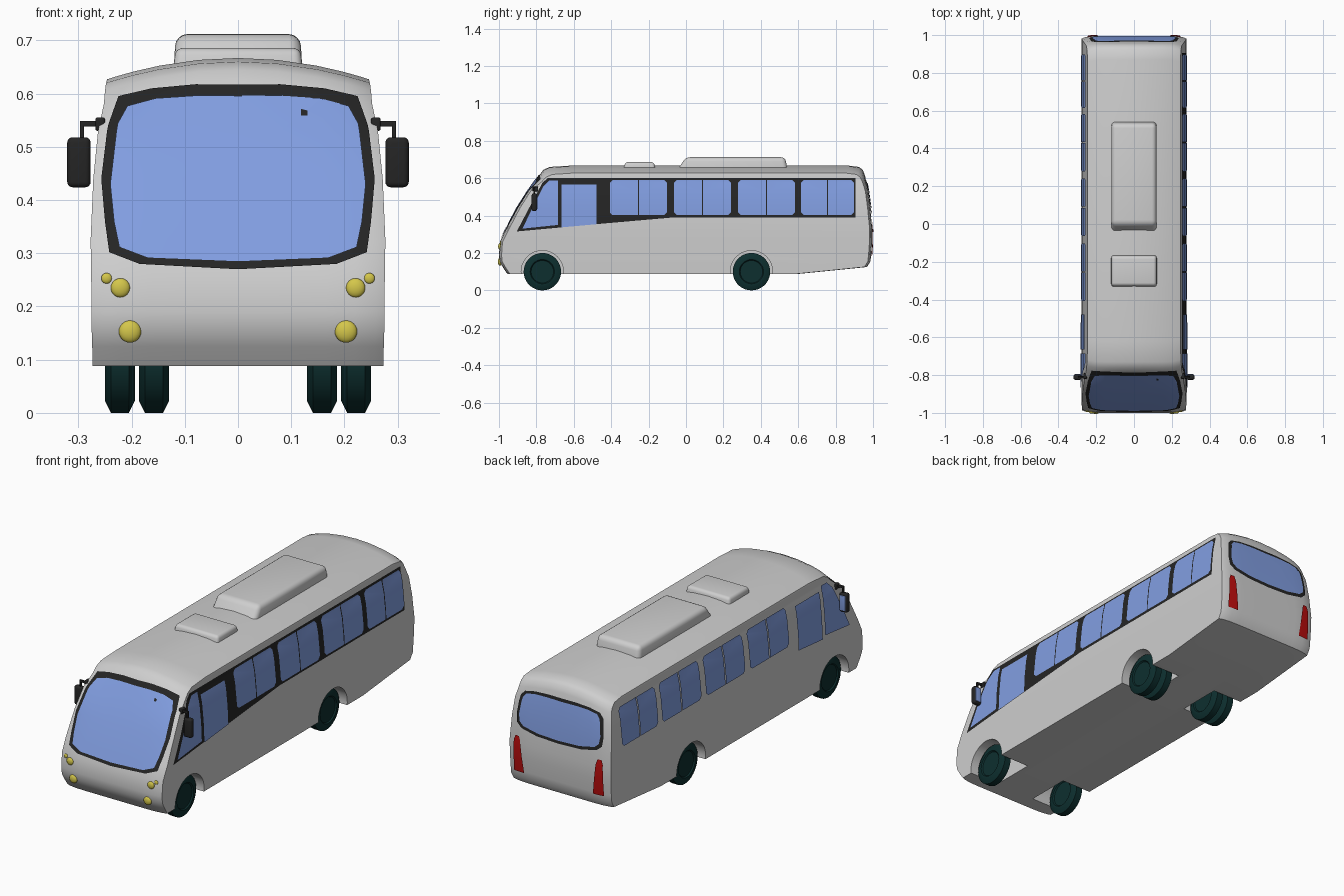
import bpy, bmesh, math
from mathutils import Vector, Matrix

if "Cube" in bpy.data.objects:
    bpy.data.objects.remove(bpy.data.objects["Cube"])


def material(name, rgb):
    m = bpy.data.materials.new(name)
    m.diffuse_color = (*rgb, 1)
    m.use_nodes = True
    m.node_tree.nodes["Principled BSDF"].inputs["Base Color"].default_value = m.diffuse_color
    return m


PAINT = material("light_grey_paint", (0.62, 0.62, 0.62))
GLASS = material("blue_glass", (0.22, 0.34, 0.75))
BLACK = material("black_trim", (0.018, 0.018, 0.018))
RUBBER = material("dark_teal_rubber", (0.004, 0.028, 0.028))
YELLOW = material("yellow_lamp", (0.66, 0.57, 0.07))
RED = material("red_lamp", (0.5, 0.004, 0.004))

# Body levels: height, front y, rear y, half width
LEVELS = [(.088, -.955, .60, .273), (.125, -.98, .968, .274), (.155, -.997, .986, .275),
          (.19, -1.0, .99, .275), (.26, -.995, .995, .276), (.325, -.962, .996, .277),
          (.44, -.902, .985, .272), (.53, -.845, .973, .263), (.615, -.785, .957, .252),
          (.645, -.762, .945, .25), (.66, -.73, .925, .248), (.667, -.62, .87, .246)]
TS = [-1, -.94, -.8, -.6, -.3, 0, .3, .6, .8, .94, 1]


def level(z, k, edge=False):
    """Value of column k at height z (edge: height after the roof drop)."""
    zs = [r[0] - (drop(r[0], 1) if edge else 0) for r in LEVELS]
    for i in range(len(zs) - 1):
        if z <= zs[i + 1]:
            f = max(0, (z - zs[i]) / (zs[i + 1] - zs[i]))
            return LEVELS[i][k] * (1 - f) + LEVELS[i + 1][k] * f
    return LEVELS[-1][k]


def drop(z, t):       # arched roof: edges sit lower than the centre
    return .04 * min(1, max(0, (z - .53) / .1)) * t * t


def inset(t):         # softened vertical corners
    return .014 * abs(t) ** 10


def finish(bm, name, mat, angle=35):
    me = bpy.data.meshes.new(name)
    bm.to_mesh(me)
    bm.free()
    ob = bpy.data.objects.new(name, me)
    bpy.context.collection.objects.link(ob)
    if mat:
        me.materials.append(mat)
    smooth(ob, angle)
    return ob


def select(ob):
    bpy.ops.object.select_all(action='DESELECT')
    ob.select_set(True)
    bpy.context.view_layer.objects.active = ob


def smooth(ob, angle=35):
    select(ob)
    bpy.ops.object.shade_smooth_by_angle(angle=math.radians(angle))


# Body shell
bm = bmesh.new()
n = len(LEVELS)
rings = []
for t in TS:
    fr = [bm.verts.new((t * w, f + inset(t), z - drop(z, t))) for z, f, b, w in LEVELS]
    bk = [bm.verts.new((t * w, b - inset(t), z - drop(z, t))) for z, f, b, w in LEVELS]
    rings.append(fr + bk[::-1])
m = 2 * n
for a, b in zip(rings, rings[1:]):
    for i in range(m):
        j = (i + 1) % m
        bm.faces.new((a[i], a[j], b[j], b[i]))
for r in (rings[0], rings[-1]):
    for i in range(n - 1):
        bm.faces.new((r[i], r[i + 1], r[m - 2 - i], r[m - 1 - i]))
bmesh.ops.recalc_face_normals(bm, faces=bm.faces)
body = finish(bm, "body", PAINT)

# Wheel arches
AXLES = (-.768, .35)
bm = bmesh.new()
for y in AXLES:
    for s in (-1, 1):
        mat = Matrix.Translation((s * .26, y, .1)) @ Matrix.Rotation(math.pi / 2, 4, 'Y')
        bmesh.ops.create_cone(bm, cap_ends=True, segments=40, radius1=.113, radius2=.113,
                              depth=.3, matrix=mat)
cutter = finish(bm, "arch_cutter", PAINT)
cutter.hide_render = True
mod = body.modifiers.new("arches", 'BOOLEAN')
mod.operation, mod.solver, mod.object = 'DIFFERENCE', 'EXACT', cutter
select(body)
bpy.ops.object.modifier_apply(modifier=mod.name)
bpy.data.objects.remove(cutter)
smooth(body)


# Plates that follow the body surface
def on_front(a, z, e):
    t = a / level(z, 3)
    return (a, level(z, 1) + inset(t) - e, z - drop(z, t))


def on_rear(a, z, e):
    t = a / level(z, 3)
    return (a, level(z, 2) - inset(t) + e, z - drop(z, t))


def on_side(s):
    return lambda a, z, e: (s * (level(z, 3, True) + e), a, z)


def plate(name, mat, pts, fn, out, e):
    bm = bmesh.new()
    bm.faces.new([bm.verts.new((a, 0, z)) for a, z in pts])
    side = out[0] != 0
    cuts = [((0, 0, r[0] - (drop(r[0], 1) if side else 0)), (0, 0, 1)) for r in LEVELS]
    if not side:
        cuts += [((t * .265, 0, 0), (1, 0, 0)) for t in TS]
    for co, no in cuts:
        bmesh.ops.bisect_plane(bm, geom=bm.verts[:] + bm.edges[:] + bm.faces[:],
                               plane_co=co, plane_no=no)
    for v in bm.verts:
        v.co = fn(v.co.x, v.co.z, e)
    bm.normal_update()
    if sum(f.normal.dot(Vector(out)) for f in bm.faces) < 0:
        bmesh.ops.reverse_faces(bm, faces=bm.faces)
    return finish(bm, name, mat)


def sym(half):        # half outline from top to bottom, mirrored in x
    return half + [(-x, z) for x, z in reversed(half) if x]


# Windscreen
FRONT, REAR = (0, -1, 0), (0, 1, 0)
plate("windscreen_frame", BLACK, sym([(0, .617), (.165, .626), (.225, .626), (.244, .547),
      (.257, .44), (.25, .36), (.242, .302), (.185, .28), (0, .27)]), on_front, FRONT, .004)
plate("windscreen", GLASS, sym([(0, .596), (.155, .602), (.208, .594), (.226, .55), (.24, .43),
      (.233, .36), (.223, .312), (.17, .292), (0, .285)]), on_front, FRONT, .007)

# Rear window and tail lamps
plate("rear_window_frame", BLACK, sym([(0, .592), (.15, .597), (.205, .592), (.225, .565),
      (.237, .47), (.232, .425), (.205, .402), (.12, .385), (0, .38)]), on_rear, REAR, .004)
plate("rear_window", GLASS, sym([(0, .578), (.145, .584), (.193, .58), (.21, .555), (.222, .47),
      (.217, .435), (.195, .416), (.115, .4), (0, .395)]), on_rear, REAR, .007)
for s in (-1, 1):
    plate("tail_lamp", RED, [(s * x, z) for x, z in
          ((.188, .185), (.246, .185), (.243, .34), (.235, .362), (.215, .362), (.207, .34))],
          on_rear, REAR, .006)

# Side glass on both sides, black band on the right side only
plate("side_window_band", BLACK, [(-.905, .315), (-.47, .355), (-.07, .39), (.905, .39),
      (.905, .6), (-.74, .6), (-.768, .575)], on_side(1), (1, 0, 0), .003)
for s in (-1, 1):
    def pane(pts):
        plate("side_window", GLASS, pts, on_side(s), (s, 0, 0), .006)
    pane([(-.875, .33), (-.685, .35), (-.685, .588), (-.73, .588), (-.765, .553)])
    pane([(-.665, .337), (-.478, .354), (-.478, .567), (-.665, .567)])
    for y0, y1 in ((-.407, -.102), (-.064, .241), (.278, .583), (.615, .898)):
        mid, c, lo, hi = (y0 + y1) / 2, .015, .402, .59
        for o, i in ((y0, mid - .003), (y1, mid + .003)):
            k = c if o < i else -c
            pane([(o, lo + c), (o + k, lo), (i, lo), (i, hi), (o + k, hi), (o, hi - c)])

# Headlamps
for s in (-1, 1):
    for x, z, r in ((.221, .235, .018), (.247, .253, .01), (.203, .153, .021)):
        bm = bmesh.new()
        loc = Vector(on_front(s * x, z, 0))
        bmesh.ops.create_uvsphere(bm, u_segments=20, v_segments=12, radius=r,
                                  matrix=Matrix.Translation(loc) @ Matrix.Diagonal((1, .5, 1, 1)))
        finish(bm, "headlamp", YELLOW, 60)


# Wheels: single in front, double at the rear
def wheel(x, y):
    bm = bmesh.new()
    prof = [(-.022, 0), (-.022, .06), (-.028, .065), (-.028, .078), (-.017, .1)]
    prof += [(-a, r) for a, r in reversed(prof)]
    vs = [bm.verts.new((x + a, y, .1 + r)) for a, r in prof]
    es = [bm.edges.new(p) for p in zip(vs, vs[1:])]
    bmesh.ops.spin(bm, geom=vs + es, cent=(x, y, .1), axis=(1, 0, 0),
                   angle=2 * math.pi, steps=36, use_duplicate=False)
    bmesh.ops.remove_doubles(bm, verts=bm.verts, dist=.0001)
    bmesh.ops.recalc_face_normals(bm, faces=bm.faces)
    finish(bm, "wheel", RUBBER)


for s in (-1, 1):
    wheel(s * .222, AXLES[0])
    wheel(s * .222, AXLES[1])
    wheel(s * .158, AXLES[1])


# Rounded boxes, with the top face optionally pulled in
def box(name, mat, lo, hi, bevel, front=0, rear=0, side=0):
    bm = bmesh.new()
    bmesh.ops.create_cube(bm, size=1)
    for v in bm.verts:
        top = v.co.z > 0
        p = [hi[i] if v.co[i] > 0 else lo[i] for i in range(3)]
        if top:
            p[1] += front if v.co.y < 0 else -rear
            p[0] -= math.copysign(side, v.co.x)
        v.co = p
    bmesh.ops.bevel(bm, geom=bm.edges[:], offset=bevel, segments=4, profile=.5, affect='EDGES')
    return finish(bm, name, mat, 40)


# Roof equipment
box("air_conditioner", PAINT, (-.123, -.07, .61), (.123, .55, .712), .022, .07, .02, .006)
box("roof_hatch", PAINT, (-.123, -.337, .635), (.123, -.16, .686), .014, .012, .012, .006)

# Mirrors
for s in (-1, 1):
    def part(name, mat, x0, x1, y0, y1, z0, z1, bevel):
        a, b = sorted((s * x0, s * x1))
        box(name, mat, (a, y0, z0), (b, y1, z1), bevel)
    part("mirror_housing", BLACK, .277, .321, -.825, -.797, .424, .518, .01)
    part("mirror_glass", GLASS, .283, .315, -.799, -.794, .434, .508, .002)
    part("mirror_stem", BLACK, .289, .297, -.816, -.806, .51, .549, .002)
    part("mirror_arm", BLACK, .255, .297, -.816, -.806, .538, .549, .002)
    part("mirror_mount", BLACK, .25, .268, -.82, -.79, .53, .555, .004)
